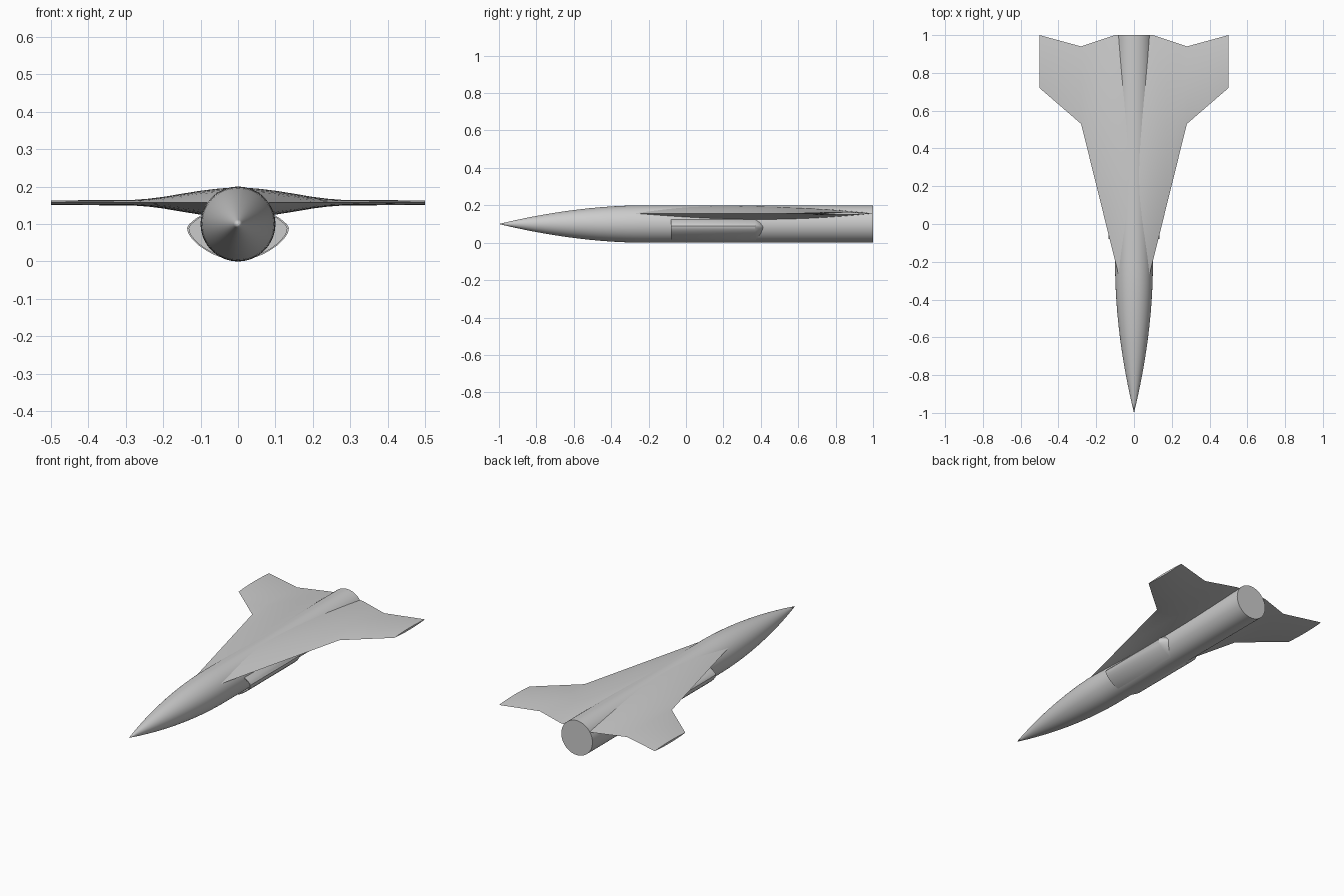
import bpy, bmesh, math
from mathutils import Vector

if "Cube" in bpy.data.objects:
    bpy.data.objects.remove(bpy.data.objects["Cube"])


def make_object(name, bm, angle=30):
    bmesh.ops.recalc_face_normals(bm, faces=bm.faces)
    mesh = bpy.data.meshes.new(name)
    bm.to_mesh(mesh)
    bm.free()
    obj = bpy.data.objects.new(name, mesh)
    bpy.context.collection.objects.link(obj)
    bpy.ops.object.select_all(action='DESELECT')
    obj.select_set(True)
    bpy.context.view_layer.objects.active = obj
    bpy.ops.object.shade_smooth_by_angle(angle=math.radians(angle))
    return obj


def loft(bm, rings, cap_start=True, cap_end=True):
    """Skin a list of closed rings of equal length."""
    vs = [[bm.verts.new(p) for p in ring] for ring in rings]
    n = len(vs[0])
    for a, b in zip(vs, vs[1:]):
        for i in range(n):
            j = (i + 1) % n
            bm.faces.new((a[i], a[j], b[j], b[i]))
    if cap_start:
        bm.faces.new(vs[0])
    if cap_end:
        bm.faces.new(vs[-1])


def interp(x, table):
    for (x0, v0), (x1, v1) in zip(table, table[1:]):
        if x <= x1:
            return v0 + (v1 - v0) * (x - x0) / (x1 - x0)
    return table[-1][1]


# Fuselage: pointed parabolic nose running into a plain tube
SEG, NOSE_END = 64, -0.22
profile = []
for k in range(1, 17):
    t = 1 - k / 16
    profile.append((NOSE_END - (1 + NOSE_END) * t, 0.1 * (1 - t ** 1.9)))
profile.append((1.0, 0.1))
bm = bmesh.new()
loft(bm, [[(r * math.cos(2 * math.pi * i / SEG), y, 0.1 + r * math.sin(2 * math.pi * i / SEG))
           for i in range(SEG)] for y, r in [(-1.0, 0.0)] + profile], cap_start=False)
bmesh.ops.remove_doubles(bm, verts=bm.verts, dist=1e-5)
make_object("fuselage", bm)

# Cranked delta wing: lens sections lofted from tip to tip
LEAD = [(0, -0.6), (0.28, 0.53), (0.5, 0.72)]
TRAIL = [(0, 1.0), (0.1, 1.0), (0.28, 0.94), (0.5, 1.0)]
HALF = [(0, 0.041), (0.05, 0.038), (0.1, 0.032), (0.15, 0.024), (0.2, 0.0155),
        (0.24, 0.0105), (0.28, 0.0075), (0.5, 0.006)]
stations = [0, 0.025, 0.05, 0.075, 0.1, 0.125, 0.15, 0.175, 0.2, 0.24, 0.28, 0.39, 0.5]
N = 16


def wing_section(x):
    a = abs(x)
    y0, y1, h = interp(a, LEAD), interp(a, TRAIL), interp(a, HALF)
    ring = []
    for k in range(2 * N):
        u = k / N if k <= N else 2 - k / N
        side = 1 if k <= N else -1
        ring.append((x, y0 + (y1 - y0) * u, 0.157 + side * h * 4 * u * (1 - u)))
    return ring


bm = bmesh.new()
loft(bm, [wing_section(x) for x in [-s for s in stations[:0:-1]] + stations])
make_object("wing", bm)

# Side air intakes: thin-lipped hollow pods closed by a short rear taper
SECTION = [(0.05, 0.12), (0.095, 0.125), (0.109, 0.117), (0.121, 0.108), (0.131, 0.099),
           (0.136, 0.09), (0.135, 0.081), (0.130, 0.070), (0.120, 0.057), (0.104, 0.042),
           (0.085, 0.029), (0.065, 0.018), (0.045, 0.011), (0.03, 0.03)]


def intake_ring(y, s, side):
    return [(side * (0.06 + (x - 0.06) * s), y, 0.08 + (z - 0.08) * s) for x, z in SECTION]


for name, side in (("left_intake", -1), ("right_intake", 1)):
    bm = bmesh.new()
    loft(bm, [intake_ring(y, s, side) for y, s in
              [(0.34, 0.93), (-0.08, 0.93), (-0.08, 1), (0.37, 1), (0.395, 0.78), (0.413, 0.48)]])
    make_object(name, bm)
